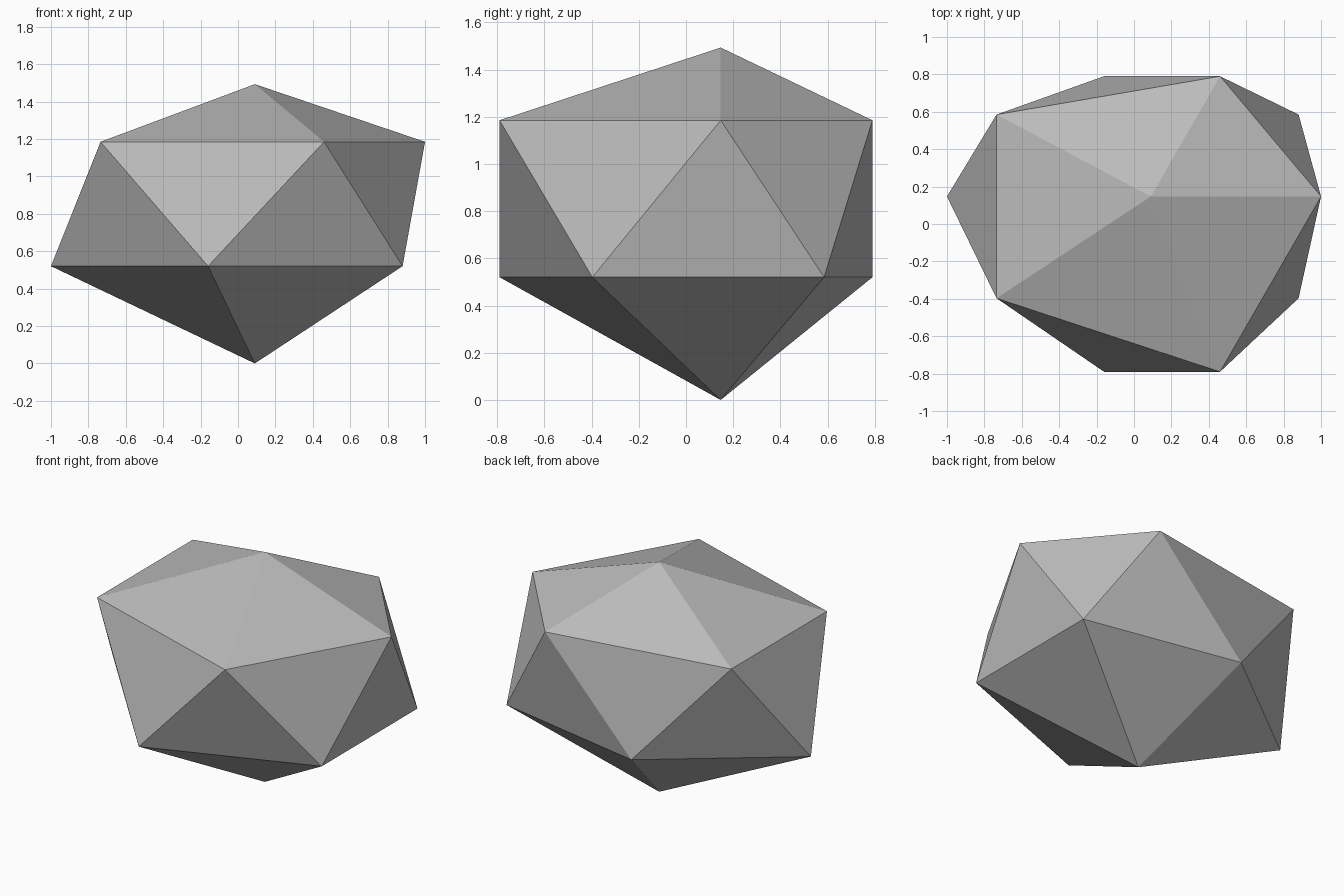
import bpy
import bmesh

cube = bpy.data.objects.get("Cube")
if cube:
    bpy.data.objects.remove(cube, do_unlink=True)

# Plain grey material
grey = bpy.data.materials.new("stone grey")
grey.use_nodes = True
colour = (0.5, 0.5, 0.5, 1)
grey.diffuse_color = colour
grey.node_tree.nodes["Principled BSDF"].inputs["Base Color"].default_value = colour

# Two staggered five-sided rings, counter-clockwise from above
UPPER = [(1, 0.147), (0.46, 0.79), (-0.735, 0.585), (-0.735, -0.397), (0.46, -0.79)]
LOWER = [(0.88, 0.585), (-0.16, 0.79), (-1, 0.147), (-0.16, -0.79), (0.88, -0.397)]

bm = bmesh.new()
upper = [bm.verts.new((x, y, 1.185)) for x, y in UPPER]
lower = [bm.verts.new((x, y, 0.52)) for x, y in LOWER]
top = bm.verts.new((0.09, 0.147, 1.493))
bottom = bm.verts.new((0.09, 0.147, 0))

# Caps and the zigzag band of triangles
for i in range(len(upper)):
    j = (i + 1) % len(upper)
    bm.faces.new((top, upper[i], upper[j]))
    bm.faces.new((upper[i], lower[i], upper[j]))
    bm.faces.new((lower[i], lower[j], upper[j]))
    bm.faces.new((bottom, lower[j], lower[i]))
bmesh.ops.recalc_face_normals(bm, faces=bm.faces)

mesh = bpy.data.meshes.new("faceted_rock")
bm.to_mesh(mesh)
bm.free()
mesh.materials.append(grey)
rock = bpy.data.objects.new("faceted_rock", mesh)
bpy.context.collection.objects.link(rock)
